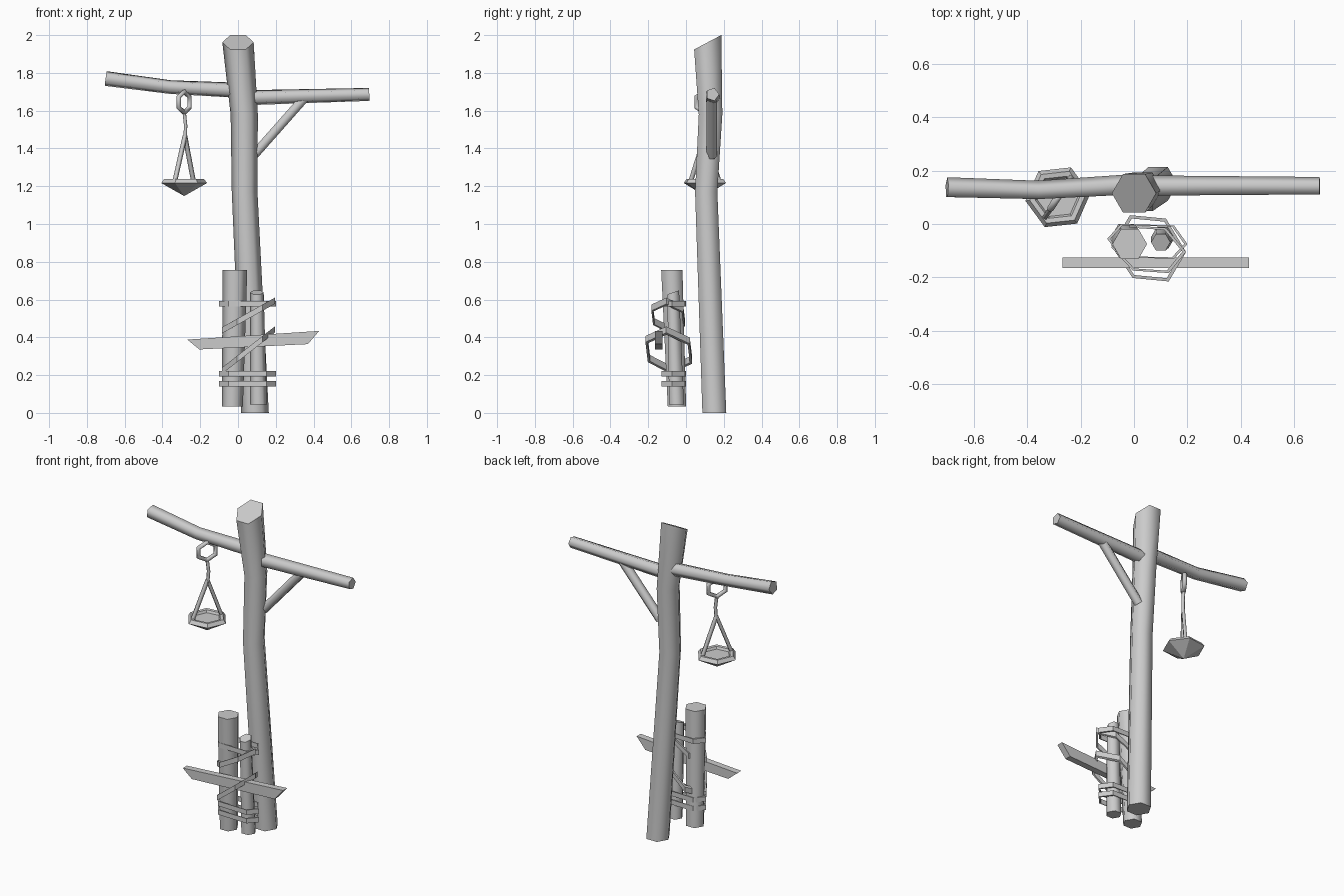
import bpy, bmesh, math
from mathutils import Vector

if "Cube" in bpy.data.objects:
    bpy.data.objects.remove(bpy.data.objects["Cube"], do_unlink=True)

grey = bpy.data.materials.new("plain_grey")
grey.use_nodes = True
grey.diffuse_color = (0.6, 0.6, 0.6, 1)
grey.node_tree.nodes["Principled BSDF"].inputs["Base Color"].default_value = (0.6, 0.6, 0.6, 1)


def finish(name, bm):
    bmesh.ops.recalc_face_normals(bm, faces=bm.faces)
    mesh = bpy.data.meshes.new(name)
    bm.to_mesh(mesh)
    bm.free()
    mesh.materials.append(grey)
    obj = bpy.data.objects.new(name, mesh)
    bpy.context.collection.objects.link(obj)
    return obj


def bridge(bm, a, b, smooth=False):
    n = len(a)
    for i in range(n):
        j = (i + 1) % n
        bm.faces.new((a[i], a[j], b[j], b[i])).smooth = smooth


def tube(name, path, radii, sides=6, upright=False, slope=0.0, phase=0.0, closed=False):
    """Sweep a polygon along a path; upright keeps sections level, slope slants the top cut."""
    pts = [Vector(p) for p in path]
    n = len(pts)
    bm = bmesh.new()
    rings = []
    for k, p in enumerate(pts):
        if upright:
            u, v = Vector((1, 0, 0)), Vector((0, 1, slope if k == n - 1 else 0))
        else:
            if closed:
                t = pts[(k + 1) % n] - pts[k - 1]
            else:
                t = pts[min(k + 1, n - 1)] - pts[max(k - 1, 0)]
            t.normalize()
            ref = Vector((0.84, -0.55, 0)) if closed or abs(t.z) > 0.9 else Vector((0, 1, 0))
            u = (ref - t * ref.dot(t)).normalized()
            v = t.cross(u)
        r = radii[k] if isinstance(radii, (list, tuple)) else radii
        angles = [phase + math.tau * i / sides for i in range(sides)]
        rings.append([bm.verts.new(p + (u * math.cos(a) + v * math.sin(a)) * r) for a in angles])
    for a, b in zip(rings, rings[1:]):
        bridge(bm, a, b, True)
    if closed:
        bridge(bm, rings[-1], rings[0], True)
    else:
        bm.faces.new(rings[0])
        bm.faces.new(rings[-1])
    return finish(name, bm)


def band(name, outline, centre, z, slope=0.0, y_scale=1.0, height=0.033, inset=0.9):
    """Flat strap loop around the stakes; slope lifts it toward +x."""
    cx, cy = centre
    bm = bmesh.new()
    loops = []
    for s, h in ((1, -0.5), (1, 0.5), (inset, 0.5), (inset, -0.5)):
        loops.append([bm.verts.new((cx + x * s, cy + y * s * y_scale,
                                    z + slope * x * s + h * height)) for x, y in outline])
    for k in range(4):
        bridge(bm, loops[k], loops[(k + 1) % 4])
    return finish(name, bm)


# Tall bent post with a slanted top
tube("main_post", [(0.09, 0.15, 0), (0.035, 0.107, 1.17), (0.033, 0.13, 1.58), (0, 0.115, 1.962)],
     [0.073, 0.068, 0.072, 0.083], upright=True, slope=0.53)

# Cross arms and diagonal brace
tube("right_arm", [(-0.7, 0.134, 1.77), (-0.36, 0.124, 1.725), (0.0, 0.145, 1.708)],
     [0.041, 0.038, 0.042], sides=5)
tube("left_arm", [(0.03, 0.14, 1.668), (0.695, 0.14, 1.686)], [0.042, 0.036], sides=5)
tube("arm_brace", [(0.08, 0.137, 1.36), (0.35, 0.137, 1.665)], 0.028)

# Short stakes
tube("large_stake", [(-0.03, -0.048, 0.035), (-0.016, -0.075, 0.757)], [0.056, 0.065], upright=True)
tube("small_stake", [(0.108, -0.05, 0.045), (0.1, -0.068, 0.638)], [0.045, 0.036],
     upright=True, slope=0.35)

# Hanging ring, turned away from the front
hang = Vector((-0.285, 0.1, 0))
across = Vector((0.55, 0.835, 0))
ring = []
for i in range(6):
    a = math.tau * (i + 0.5) / 6
    ring.append(hang + across * (0.06 * math.cos(a)) + Vector((0, 0, 1.645 + 0.056 * math.sin(a))))
tube("hanging_ring", ring, 0.013, closed=True)
tube("hanging_rod", [hang + Vector((0, 0, 1.595)), hang + Vector((0.008, 0.004, 1.52)),
                     hang + Vector((0.004, 0, 1.445))], 0.01)

# Two straps carrying the dish
for side, label in ((-1, "front"), (1, "back")):
    tube(label + "_dish_strap", [hang + Vector((0.004, 0, 1.465)),
                                 hang + across * (0.09 * side) + Vector((0, 0, 1.225))],
         0.013, sides=4, phase=math.pi / 4)

# Shallow pointed dish
bm = bmesh.new()
rows = []
for r, z in ((0.122, 1.217), (0.106, 1.238), (0.086, 1.236), (0.078, 1.222)):
    rows.append([bm.verts.new(hang + Vector((r * math.cos(a), r * math.sin(a), z)))
                 for a in (0.11 + math.tau * i / 6 for i in range(6))])
for a, b in zip(rows, rows[1:]):
    bridge(bm, a, b)
bm.faces.new(rows[-1])
tip = bm.verts.new(hang + Vector((0, 0, 1.148)))
for i in range(6):
    bm.faces.new((rows[0][i], rows[0][(i + 1) % 6], tip))
finish("dish", bm)

# Straps around the stakes: three level, two slanted
level = [(-0.15, 0.01), (-0.1, 0.065), (0.1, 0.06), (0.15, -0.01), (0.1, -0.065), (-0.1, -0.06)]
for label, z in (("bottom", 0.154), ("lower", 0.208), ("upper", 0.577)):
    band(label + "_level_band", level, (0.05, -0.065), z, height=0.03, inset=0.92)
slant = [(-0.14, 0.01), (-0.07, 0.125), (0.065, 0.112), (0.14, -0.013), (0.075, -0.123), (-0.06, -0.11)]
band("lower_slanted_band", slant, (0.055, -0.092), 0.332, slope=0.78)
band("upper_slanted_band", slant, (0.055, -0.095), 0.515, slope=0.56, y_scale=0.72)

# Nailed board with angled ends
bm = bmesh.new()
front, back = [[bm.verts.new((x, y, z)) for x, z in
                ((-0.268, 0.388), (-0.205, 0.336), (0.37, 0.364), (0.43, 0.434))]
               for y in (-0.165, -0.125)]
bm.faces.new(front)
bm.faces.new(back)
bridge(bm, front, back)
finish("sign_board", bm)
